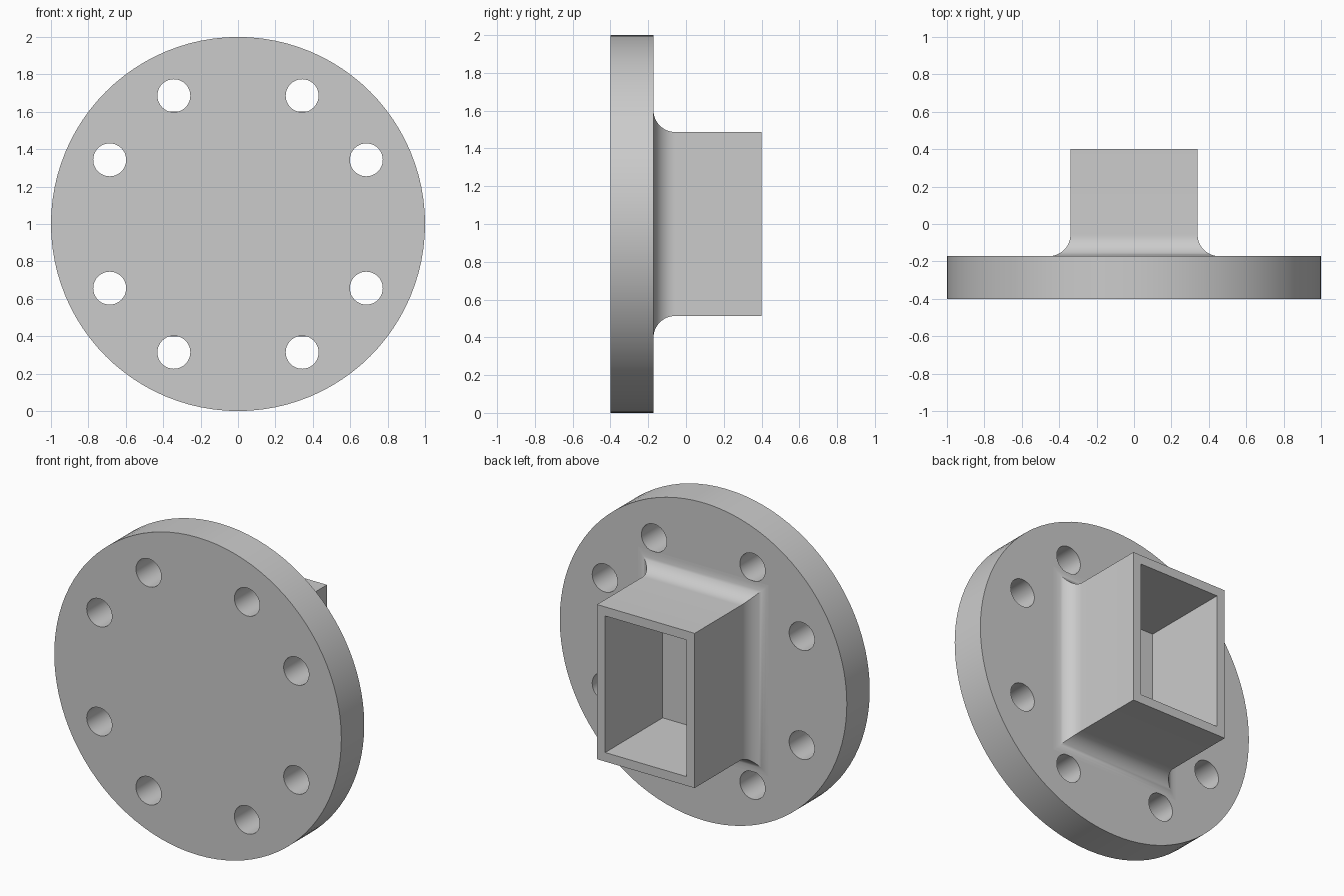
import bpy, bmesh
from math import sin, cos, pi, atan2, hypot
from mathutils import Matrix, Vector

cube = bpy.data.objects.get("Cube")
if cube:
    bpy.data.objects.remove(cube, do_unlink=True)

CENTRE_Z = 1.0
FRONT, FACE, END = -0.4, -0.172, 0.4      # y of flange front, flange back, tube end
HALF_X, HALF_Z = 0.34, 0.487              # tube outer half sizes
WALL, FILLET = 0.057, 0.115

grey = bpy.data.materials.new("plain grey")
grey.use_nodes = True
colour = (0.6, 0.6, 0.6, 1)
grey.diffuse_color = colour
grey.node_tree.nodes["Principled BSDF"].inputs["Base Color"].default_value = colour


def make_object(name, bm):
    bmesh.ops.recalc_face_normals(bm, faces=bm.faces)
    mesh = bpy.data.meshes.new(name)
    bm.to_mesh(mesh)
    bm.free()
    mesh.materials.append(grey)
    obj = bpy.data.objects.new(name, mesh)
    bpy.context.collection.objects.link(obj)
    return obj


def add_cylinder(bm, x, z, radius, y0, y1, segments):
    place = Matrix.Translation((x, (y0 + y1) / 2, z)) @ Matrix.Rotation(pi / 2, 4, "X")
    bmesh.ops.create_cone(bm, cap_ends=True, segments=segments, radius1=radius,
                          radius2=radius, depth=y1 - y0, matrix=place)


def activate(obj):
    bpy.ops.object.select_all(action="DESELECT")
    obj.select_set(True)
    bpy.context.view_layer.objects.active = obj


def smooth(obj):
    activate(obj)
    bpy.ops.object.shade_smooth_by_angle(angle=pi / 6)


# Round flange
bm = bmesh.new()
add_cylinder(bm, 0, CENTRE_Z, 1.0, FRONT, FACE, 96)
flange = make_object("flange", bm)

# Eight bolt holes, paired about both axes
bm = bmesh.new()
for x, z in ((0.343, 0.686), (0.686, 0.343)):
    for sx in (-1, 1):
        for sz in (-1, 1):
            add_cylinder(bm, sx * x, CENTRE_Z + sz * z, 0.088, FRONT - 0.1, FACE + 0.1, 48)
cutter = make_object("bolt_hole_cutter", bm)
cutter.hide_render = True
cut = flange.modifiers.new("bolt holes", "BOOLEAN")
cut.operation, cut.solver, cut.object = "DIFFERENCE", "EXACT", cutter
activate(flange)
bpy.ops.object.modifier_apply(modifier=cut.name)
bpy.data.objects.remove(cutter, do_unlink=True)
smooth(flange)

# Rectangular tube: (outward offset, y) profile with a mitred fillet at its root
STEPS = 12
profile = [(FILLET * (1 - sin(a)), FACE + FILLET * (1 - cos(a)))
           for a in (pi / 2 * i / STEPS for i in range(STEPS + 1))]
profile += [(0, END), (-WALL, END), (-WALL, FACE)]

bm = bmesh.new()
rings = []
for offset, y in profile:
    rings.append([bm.verts.new((sx * (HALF_X + offset), y, CENTRE_Z + sz * (HALF_Z + offset)))
                  for sx, sz in ((-1, -1), (1, -1), (1, 1), (-1, 1))])
for a, b in zip(rings, rings[1:]):
    for i in range(4):
        j = (i + 1) % 4
        bm.faces.new((a[i], a[j], b[j], b[i]))
tube = make_object("rectangular_tube", bm)
smooth(tube)
